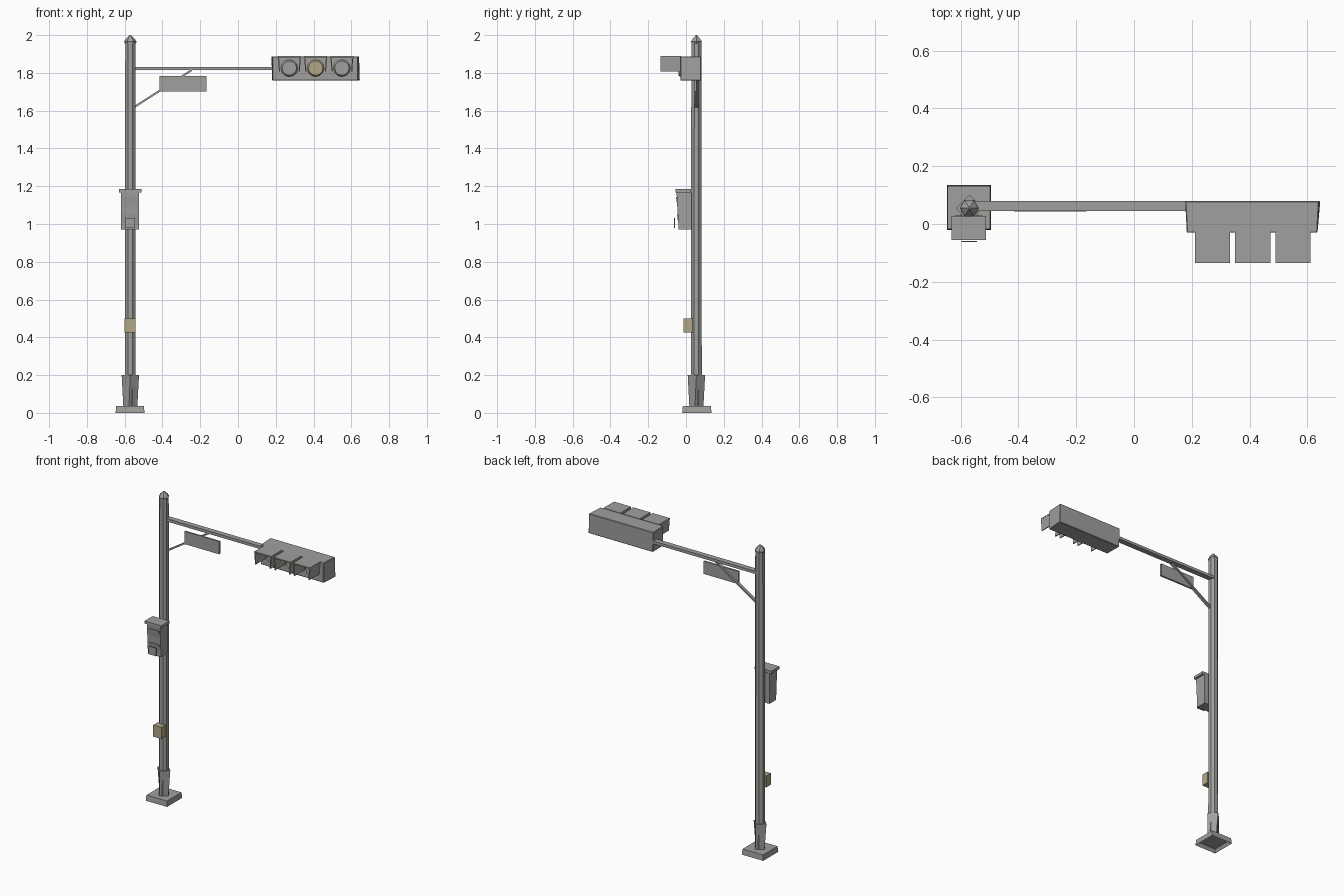
import bpy, bmesh, math
from mathutils import Vector, Matrix

if "Cube" in bpy.data.objects:
    bpy.data.objects.remove(bpy.data.objects["Cube"])


def material(name, rgb):
    m = bpy.data.materials.new(name)
    m.use_nodes = True
    m.diffuse_color = (*rgb, 1)
    bsdf = next(n for n in m.node_tree.nodes if n.type == 'BSDF_PRINCIPLED')
    bsdf.inputs["Base Color"].default_value = (*rgb, 1)
    return m


GREY = material("weathered grey", (0.35, 0.35, 0.34))
TAN = material("pale amber", (0.44, 0.38, 0.24))
PX, PY = -0.57, 0.055  # pole axis


def finish(name, bm, mat):
    bmesh.ops.recalc_face_normals(bm, faces=bm.faces)
    me = bpy.data.meshes.new(name)
    bm.to_mesh(me)
    bm.free()
    ob = bpy.data.objects.new(name, me)
    bpy.context.collection.objects.link(ob)
    me.materials.append(mat)
    return ob


def box(name, lo, hi, mat=GREY, edit=None, bevel=0):
    """Box between two corners, optionally reshaped vertex by vertex."""
    lo, hi = Vector(lo), Vector(hi)
    mid = (lo + hi) / 2
    bm = bmesh.new()
    bmesh.ops.create_cube(bm, size=1, matrix=Matrix.Translation(mid) @ Matrix.Diagonal((*(hi - lo), 1)))
    if edit:
        for v in bm.verts:
            edit(v.co, mid)
    if bevel:
        bmesh.ops.bevel(bm, geom=bm.edges[:], offset=bevel, segments=1, affect='EDGES')
    return finish(name, bm, mat)


def lathe(name, rings, sides, twist=0.0, phase=0.0):
    """Stack of polygon rings (radius, z) around the pole axis."""
    bm = bmesh.new()
    loops = []
    for i, (r, z) in enumerate(rings):
        a0 = phase + twist * i
        loops.append([bm.verts.new((PX + r * math.cos(a0 + math.tau * k / sides),
                                    PY + r * math.sin(a0 + math.tau * k / sides), z))
                      for k in range(sides)])
    for a, b in zip(loops, loops[1:]):
        for k in range(sides):
            j = (k + 1) % sides
            bm.faces.new((a[k], a[j], b[j], b[k]))
    bm.faces.new(loops[0][::-1])
    bm.faces.new(loops[-1])
    return finish(name, bm, GREY)


# Footing with hollow underside
base = box("base_plate", (-0.648, -0.02, 0), (-0.495, 0.135, 0.036),
           edit=lambda c, m: setattr(c, "xy", m.xy + (c.xy - m.xy) * (0.96 if c.z > m.z else 1)))
bm = bmesh.new()
bm.from_mesh(base.data)
bottom = min(bm.faces, key=lambda f: f.calc_center_median().z)
bmesh.ops.inset_region(bm, faces=[bottom], thickness=0.018)
bmesh.ops.translate(bm, verts=bottom.verts[:], vec=(0, 0, 0.02))
bm.to_mesh(base.data)
bm.free()

# Pole, diamond collar and pointed cap
lathe("base_collar", [(0.038, 0.034), (0.046, 0.2)], 4, twist=0.2, phase=-0.2)
lathe("pole", [(0.031, 0.03), (0.030, 1.2), (0.029, 1.96)], 8, phase=math.pi / 8)
lathe("pole_cap", [(0.029, 1.955), (0.033, 1.965), (0.025, 1.978), (0.004, 2.0)], 6)

# Mast arm
box("mast_arm", (PX, 0.045, 1.814), (0.2, 0.08, 1.832))

# Diagonal brace
start, end = Vector((-0.56, 0.055, 1.612)), Vector((-0.245, 0.055, 1.815))
d = end - start
brace = box("arm_brace", (0, -0.01, -0.005), (d.length, 0.01, 0.005))
brace.location = start
brace.rotation_euler.y = -math.atan2(d.z, d.x)

# Street sign plate
box("sign_plate", (-0.415, 0.044, 1.702), (-0.166, 0.056, 1.784))


# Signal housing, narrower towards the front
def taper_housing(c, m):
    if c.y < m.y:
        c.x = m.x + (c.x - m.x) * 0.975
    elif c.z < m.z:
        c.x += 0.004


box("signal_housing", (0.177, -0.03, 1.759), (0.641, 0.08, 1.887), edit=taper_housing, bevel=0.003)

# Lenses with three-sided hoods
for x, label, mat in ((0.272, "right", GREY), (0.411, "middle", TAN), (0.550, "left", GREY)):
    bm = bmesh.new()
    bmesh.ops.create_cone(bm, cap_ends=True, segments=12, radius1=0.046, radius2=0.038, depth=0.012,
                          matrix=Matrix.Translation((x, -0.035, 1.825)) @ Matrix.Rotation(math.pi / 2, 4, 'X'))
    finish("lens_" + label, bm, mat)
    box("hood_top_" + label, (x - 0.061, -0.135, 1.882), (x + 0.061, -0.026, 1.890))
    for s in (-1, 1):
        def lean(c, m, s=s):
            if c.z < m.z:
                c.x -= s * 0.006
        xs = sorted((x + s * 0.061, x + s * 0.055))
        box("hood_side_%s_%s" % (label, "outer" if s > 0 else "inner"),
            (xs[0], -0.135, 1.808), (xs[1], -0.026, 1.886), edit=lean)


# Control cabinet with lid and two pedestrian panels
def slope_front(c, m):
    if c.y < m.y and c.z < m.z:
        c.y += 0.011


box("control_cabinet", (-0.619, -0.05, 0.97), (-0.525, 0.03, 1.168), edit=slope_front)
box("cabinet_lid", (-0.631, -0.056, 1.167), (-0.512, 0.027, 1.184))
box("cabinet_upper_panel", (-0.609, -0.053, 1.065), (-0.533, -0.040, 1.142), edit=slope_front)
box("cabinet_lower_panel", (-0.609, -0.048, 0.98), (-0.533, -0.036, 1.05), edit=slope_front)
box("cabinet_flap", (-0.598, -0.063, 0.98), (-0.544, -0.058, 1.032))

# Push button box
box("push_button_box", (-0.6, -0.012, 0.425), (-0.542, 0.034, 0.5), mat=TAN)
